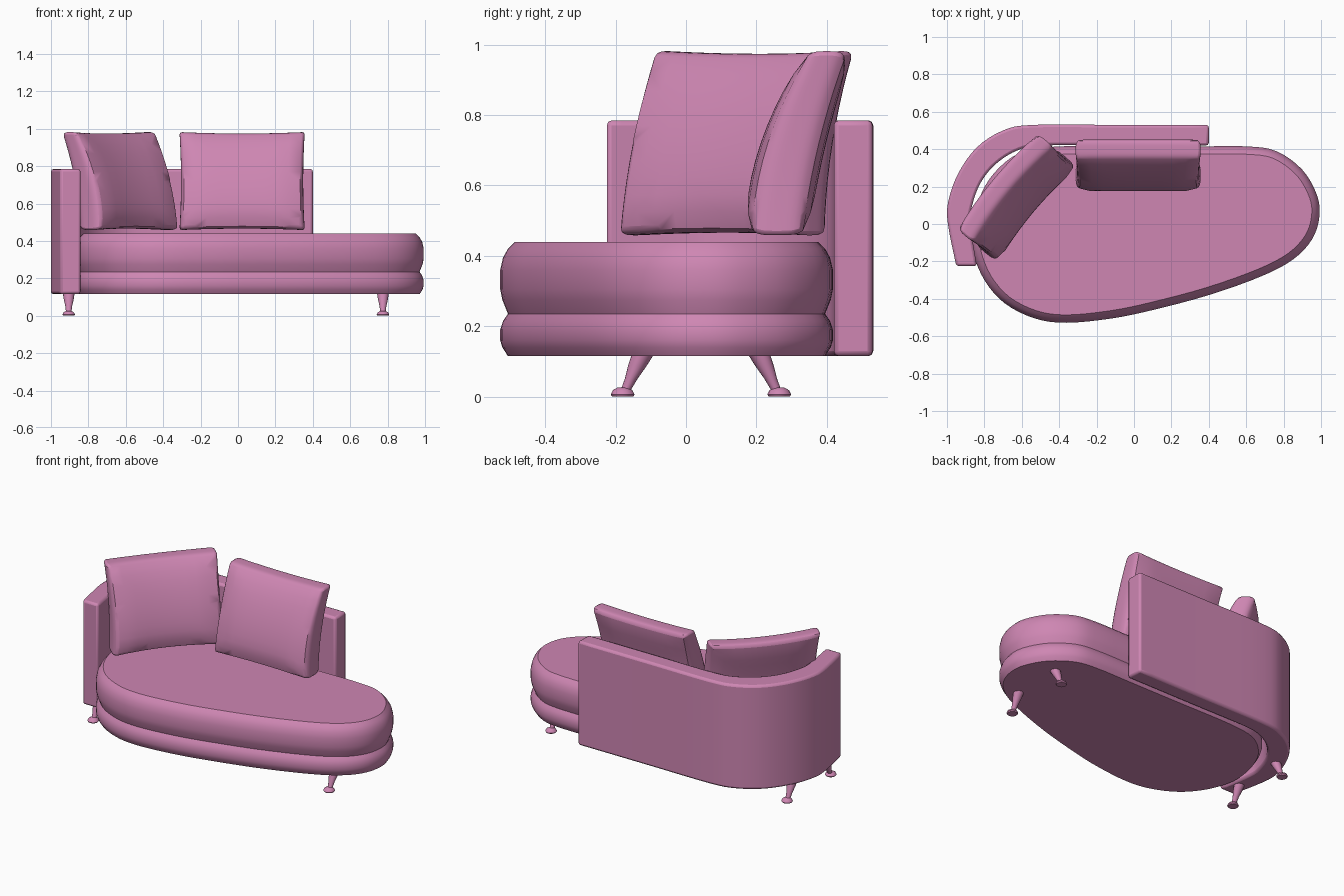
import bpy, bmesh, math
from mathutils import Vector, Matrix

if "Cube" in bpy.data.objects:
    bpy.data.objects.remove(bpy.data.objects["Cube"])

pink = bpy.data.materials.new("pink_fabric")
pink.diffuse_color = (0.62, 0.24, 0.45, 1)
pink.use_nodes = True
pink.node_tree.nodes["Principled BSDF"].inputs["Base Color"].default_value = pink.diffuse_color


def finish(name, bm, angle=40, bevel=0):
    bmesh.ops.recalc_face_normals(bm, faces=bm.faces)
    me = bpy.data.meshes.new(name)
    bm.to_mesh(me)
    bm.free()
    me.materials.append(pink)
    ob = bpy.data.objects.new(name, me)
    bpy.context.collection.objects.link(ob)
    if bevel:
        mod = ob.modifiers.new("bevel", 'BEVEL')
        mod.width, mod.segments, mod.limit_method = bevel, 2, 'ANGLE'
        mod.angle_limit = math.radians(50)
    bpy.ops.object.select_all(action='DESELECT')
    ob.select_set(True)
    bpy.context.view_layer.objects.active = ob
    bpy.ops.object.shade_smooth_by_angle(angle=math.radians(angle))
    return ob


def spline(pts, closed, steps=4):
    """Catmull-Rom curve through the points."""
    p = [Vector(q) for q in pts]
    n = len(p)
    get = (lambda i: p[i % n]) if closed else (lambda i: p[max(0, min(n - 1, i))])
    out = []
    for i in range(n if closed else n - 1):
        a, b, c, d = get(i - 1), get(i), get(i + 1), get(i + 2)
        for k in range(steps):
            t = k / steps
            out.append(0.5 * (2 * b + (c - a) * t + (2 * a - 5 * b + 4 * c - d) * t ** 2
                              + (3 * b - a - 3 * c + d) * t ** 3))
    return out if closed else out + [p[-1]]


def skin(bm, rings):
    """Bridge closed rings and cap both ends."""
    vs = [[bm.verts.new(v) for v in r] for r in rings]
    n = len(vs[0])
    for a, b in zip(vs, vs[1:]):
        for i in range(n):
            bm.faces.new((a[i], a[(i + 1) % n], b[(i + 1) % n], b[i]))
    bm.faces.new(vs[0][::-1])
    bm.faces.new(vs[-1])


# Seat outline, clockwise seen from above
outline = spline([(-0.40, 0.415), (0, 0.415), (0.35, 0.415), (0.60, 0.415), (0.76, 0.39), (0.90, 0.29),
                  (0.98, 0.15), (0.99, 0.03), (0.95, -0.085), (0.85, -0.19), (0.68, -0.28),
                  (0.40, -0.38), (0.10, -0.46), (-0.12, -0.505), (-0.36, -0.528), (-0.53, -0.505),
                  (-0.69, -0.425), (-0.80, -0.30), (-0.86, -0.15), (-0.865, -0.02), (-0.83, 0.13),
                  (-0.75, 0.27), (-0.61, 0.38)], True)


def inset(d):
    n = len(outline)
    out = []
    for i, p in enumerate(outline):
        t = (outline[(i + 1) % n] - outline[i - 1]).normalized()
        out.append(p + Vector((t.y, -t.x)) * d)
    return out


def layer(name, profile):
    bm = bmesh.new()
    skin(bm, [[(p.x, p.y, z) for p in inset(d)] for d, z in profile])
    finish(name, bm)


layer("seat_base", [(0.022, 0.115), (0.006, 0.14), (0, 0.16), (0, 0.19), (0.008, 0.215), (0.022, 0.235)])
layer("seat_cushion", [(0.022, 0.235), (0.006, 0.275), (0, 0.305), (0, 0.36), (0.008, 0.395),
                       (0.022, 0.42), (0.042, 0.44)])

# Curved backrest wall
outer = spline([(0.40, 0.53), (-0.10, 0.53), (-0.54, 0.53), (-0.70, 0.50), (-0.84, 0.41), (-0.94, 0.27),
                (-0.993, 0.12), (-0.995, 0.0), (-0.95, -0.225)], False)
inner = spline([(-0.84, -0.225), (-0.875, 0.0), (-0.865, 0.10), (-0.82, 0.22), (-0.74, 0.32),
                (-0.62, 0.395), (-0.48, 0.42), (-0.10, 0.42), (0.40, 0.42)], False)
bm = bmesh.new()
skin(bm, [[(p.x, p.y, z) for p in outer + inner] for z in (0.115, 0.785)])
finish("backrest", bm, bevel=0.014)


# Loose back pillows, leaning and slightly curved
def pillow(name, loc, turn, bend):
    bm = bmesh.new()
    bmesh.ops.create_cube(bm, size=2)
    bmesh.ops.subdivide_edges(bm, edges=bm.edges[:], cuts=9, use_grid_fill=True)
    m = Matrix.Translation(loc) @ Matrix.Rotation(turn, 4, 'Z')
    for v in bm.verts:
        u, w, s = v.co
        e = max(abs(u), abs(s))
        thick = (0.093 - 0.012 * s - 0.012 * s * s) * (1 - 0.22 * e ** 6)
        round_off = 1 - 0.05 * w ** 4
        x = 0.335 * u * round_off * (1 - 0.025 * (1 - s * s))
        z = 0.72 + 0.262 * s * round_off * (1 - 0.03 * (1 - u * u))
        y = 0.125 + 0.07 * s + 0.025 * s * s + w * thick - bend * (u * u - 0.5)
        v.co = m @ Vector((x, y, z))
    finish(name, bm, bevel=0.018)


pillow("right_pillow", (0.022, 0.18, 0), 0, 0)
pillow("left_pillow", (-0.53, 0.06, 0), math.radians(50), 0.025)

# Splayed legs with domed feet
for end, x in (("left", -0.905), ("right", 0.775)):
    for side, y_foot, y_top in (("front", -0.18, -0.125), ("back", 0.265, 0.21)):
        bm = bmesh.new()
        leg = [(0.014, 0.015), (0.018, 0.05), (0.027, 0.09), (0.032, 0.125)]
        foot = [(0.030, 0), (0.034, 0.006), (0.028, 0.018), (0.014, 0.026)]
        for profile, lean in ((leg, y_top - y_foot), (foot, 0)):
            rings = []
            for r, z in profile:
                yc = y_foot + lean * z / 0.115
                rings.append([(x + r * math.cos(k * math.tau / 16), yc + r * math.sin(k * math.tau / 16), z)
                              for k in range(16)])
            skin(bm, rings)
        finish(f"{side}_{end}_leg", bm)
